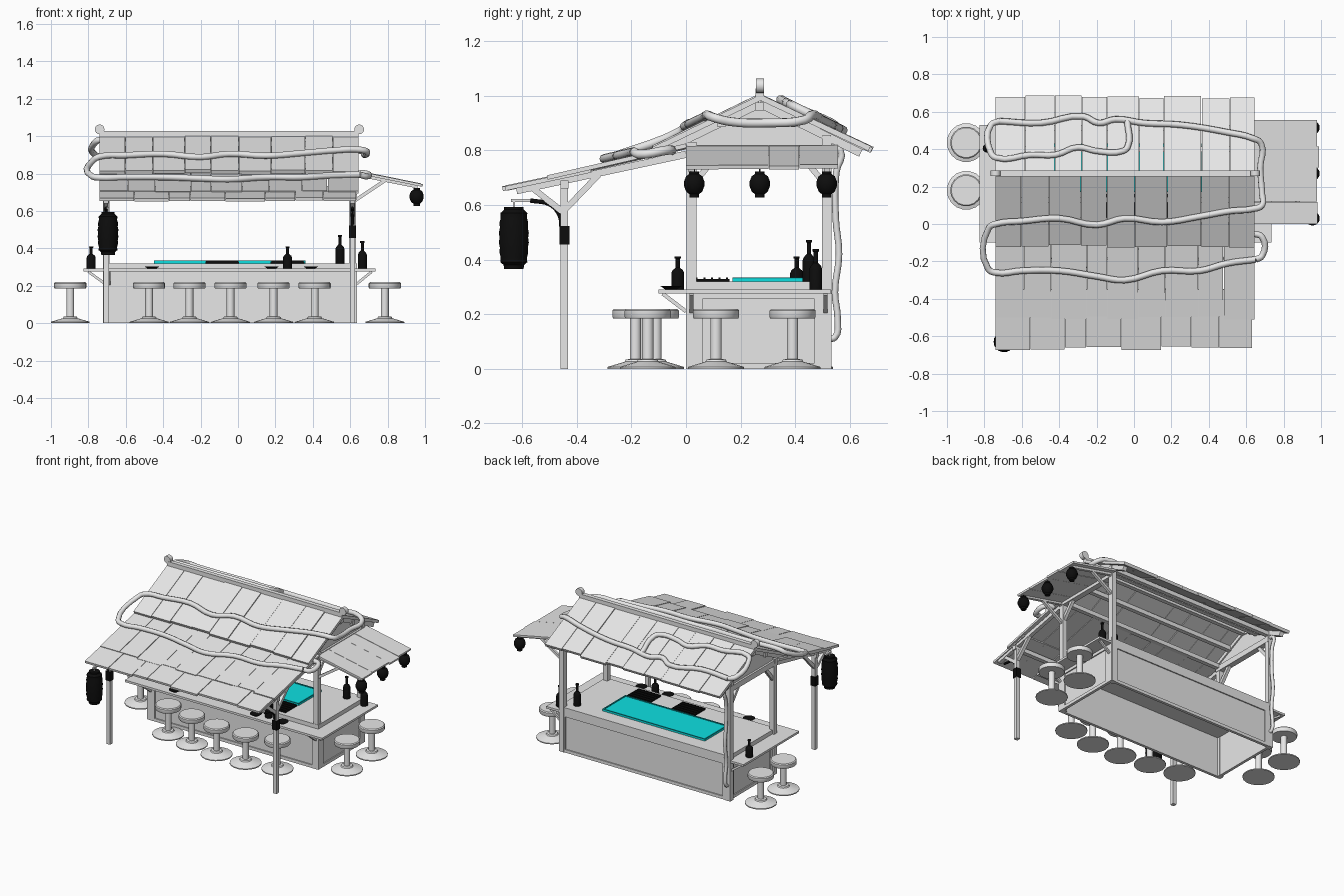
import bpy, bmesh, math, random
from mathutils import Vector

random.seed(4)
if "Cube" in bpy.data.objects:
    bpy.data.objects.remove(bpy.data.objects["Cube"])


def material(name, rgb):
    m = bpy.data.materials.new(name)
    m.use_nodes = True
    m.diffuse_color = (*rgb, 1)
    m.node_tree.nodes["Principled BSDF"].inputs["Base Color"].default_value = (*rgb, 1)
    return m


GREY = material("light grey", (0.8, 0.8, 0.8))
BLACK = material("black", (0.004, 0.004, 0.004))
TEAL = material("teal", (0.004, 0.75, 0.76))
DARK_TEAL = material("dark teal", (0.002, 0.3, 0.31))


def finish(name, bm, mat, smooth=False):
    bmesh.ops.recalc_face_normals(bm, faces=bm.faces[:])
    me = bpy.data.meshes.new(name)
    bm.to_mesh(me)
    bm.free()
    me.materials.append(mat)
    ob = bpy.data.objects.new(name, me)
    bpy.context.collection.objects.link(ob)
    if smooth:
        bpy.ops.object.select_all(action="DESELECT")
        ob.select_set(True)
        bpy.context.view_layer.objects.active = ob
        bpy.ops.object.shade_smooth_by_angle(angle=math.radians(40))
    return ob


def prism(bm, ring, offset):
    """Closed solid: a ring of points extruded along offset."""
    a = [bm.verts.new(p) for p in ring]
    b = [bm.verts.new(Vector(p) + offset) for p in ring]
    bm.faces.new(a)
    bm.faces.new(b[::-1])
    for i in range(len(a)):
        j = (i + 1) % len(a)
        bm.faces.new((a[i], b[i], b[j], a[j]))


def box(name, x, y, z, mat=GREY):
    bm = bmesh.new()
    ring = [(x[0], y[0], z[0]), (x[1], y[0], z[0]), (x[1], y[1], z[0]), (x[0], y[1], z[0])]
    prism(bm, ring, Vector((0, 0, z[1] - z[0])))
    return finish(name, bm, mat)


def beam(name, p, q, w=0.022, mat=GREY):
    """Square bar between two points."""
    p, q = Vector(p), Vector(q)
    d = (q - p).normalized()
    u = d.cross(Vector((0, 0, 1)) if abs(d.z) < 0.95 else Vector((1, 0, 0))).normalized() * w / 2
    v = d.cross(u)
    bm = bmesh.new()
    prism(bm, [p + u + v, p - u + v, p - u - v, p + u - v], q - p)
    return finish(name, bm, mat)


def lathe(name, profile, loc, mat=GREY, seg=18):
    """Turn a (radius, height) profile about the vertical."""
    bm = bmesh.new()
    vs = [bm.verts.new((loc[0] + r, loc[1], loc[2] + z)) for r, z in profile]
    es = [bm.edges.new(e) for e in zip(vs, vs[1:])]
    bmesh.ops.spin(bm, geom=vs + es, cent=loc, axis=(0, 0, 1), angle=math.tau, steps=seg)
    bmesh.ops.remove_doubles(bm, verts=bm.verts[:], dist=0.0002)
    return finish(name, bm, mat, True)


def pipe(name, pts, r=0.017, mat=GREY):
    cu = bpy.data.curves.new(name, "CURVE")
    cu.dimensions = "3D"
    cu.bevel_depth, cu.bevel_resolution = r, 2
    cu.resolution_u = 4
    cu.use_fill_caps = True
    sp = cu.splines.new("BEZIER")
    sp.bezier_points.add(len(pts) - 1)
    for bp, p in zip(sp.bezier_points, pts):
        bp.co = p
        bp.handle_left_type = bp.handle_right_type = "AUTO"
    cu.materials.append(mat)
    ob = bpy.data.objects.new(name, cu)
    bpy.context.collection.objects.link(ob)


def planks(name, top, low, side, n, th=0.016):
    """Row of roof boards running from top to low, spread along side."""
    top, low, side = Vector(top), Vector(low), Vector(side)
    d = (low - top).normalized()
    up = d.cross(side).normalized()
    up = up if up.z > 0 else -up
    cuts = [0] + [(i + random.uniform(-0.18, 0.18)) / n for i in range(1, n)] + [1]
    bm = bmesh.new()
    for a, b in zip(cuts, cuts[1:]):
        end = low + d * random.uniform(-0.012, 0.006)
        lift = up * random.uniform(-0.003, 0.003)
        s0, s1 = side * (a + 0.001), side * (b - 0.001)
        prism(bm, [p + lift for p in (top + s0, top + s1, end + s1, end + s0)], -up * th)
    return finish(name, bm, GREY)


# Counter: hollow body, raised panel frames, top and ledges
X0, X1, D = -0.71, 0.635, 0.53
for nm, y in (("front", 0.008), ("back", D - 0.02)):
    box(f"counter_{nm}_wall", (X0, X1), (y, y + 0.012), (0, 0.285))
for nm, x in (("right", X0 + 0.008), ("left", X1 - 0.02)):
    box(f"counter_{nm}_wall", (x, x + 0.012), (0.01, D - 0.01), (0, 0.285))
RAILS = ((0, 0.022), (0.255, 0.285))
for nm, y in (("front", (0, 0.008)), ("back", (D - 0.008, D))):
    for z in RAILS:
        box(f"{nm}_rail", (X0, X1), y, z)
    for x in (X0, X1 - 0.05):
        box(f"{nm}_stile", (x, x + 0.05), y, (0.022, 0.255))
for nm, x in (("right", (X0, X0 + 0.008)), ("left", (X1 - 0.008, X1))):
    for z in RAILS:
        box(f"{nm}_rail", x, (0, D), z)
    for y in (0, D - 0.06):
        box(f"{nm}_stile", x, (y, y + 0.06), (0.022, 0.255))
box("counter_top", (X0, X1), (0, D), (0.285, 0.32))
box("front_ledge", (-0.825, 0.735), (-0.1, 0), (0.276, 0.291))
box("right_ledge", (-0.825, X0), (0, D), (0.276, 0.291))
box("left_ledge", (X1, 0.735), (0, D), (0.276, 0.291))
for y in (0.02, 0.51):
    beam("ledge_bracket", (X0, y, 0.21), (-0.8, y, 0.275), 0.014)
    beam("ledge_bracket", (X1, y, 0.21), (0.715, y, 0.275), 0.014)
for x in (-0.69, 0.615):
    beam("ledge_bracket", (x, 0, 0.21), (x, -0.085, 0.275), 0.014)

# Teal inlay on the counter
box("inlay", (-0.45, 0.36), (0.17, 0.43), (0.318, 0.331), TEAL)
for y in (0.17, 0.42):
    box("inlay_rim", (-0.45, 0.36), (y, y + 0.01), (0.331, 0.335), DARK_TEAL)
for x in (-0.45, 0.35):
    box("inlay_rim", (x, x + 0.01), (0.18, 0.42), (0.331, 0.335), DARK_TEAL)

# Posts, plates and braces
for x in (-0.705, 0.612):
    for nm, y, h in (("canopy_post", -0.445, 0.69), ("front_post", 0.02, 0.83), ("back_post", 0.515, 0.85)):
        w = 0.014 if y < 0 else 0.018
        box(nm, (x - w, x + w), (y - w, y + w), (0, h))
    beam("canopy_brace", (x, -0.445, 0.57), (x, -0.56, 0.66))
    beam("canopy_brace", (x, -0.445, 0.58), (x, -0.32, 0.71))
    beam("canopy_rafter", (x, -0.62, 0.652), (x, 0, 0.785), 0.026)
    beam("tie_beam", (x, 0, 0.8), (x, D, 0.8), 0.04)
    beam("post_brace", (x, 0.03, 0.68), (x, 0.12, 0.79))
    beam("post_brace", (x, 0.505, 0.68), (x, 0.415, 0.79))
    for y, z in ((-0.1, 0.79), (0.64, 0.79)):
        beam("gable_rafter", (x, 0.27, 0.97), (x, y, z), 0.03)
    bm = bmesh.new()
    prism(bm, [(x - 0.006, y, z) for y, z in
               ((0, 0.8), (D, 0.8), (D, 0.85), (0.27, 0.975), (0, 0.85))], Vector((0.012, 0, 0)))
    finish("gable_wall", bm, GREY)
for y, z in ((-0.445, 0.675), (0.02, 0.815), (0.515, 0.84), (0.27, 0.96), (0.13, 0.9), (0.4, 0.9)):
    beam("roof_purlin", (-0.73, y, z), (0.635, y, z), 0.03)

# Roofs
LEFT, WIDTH = -0.742, (1.387, 0, 0)
planks("main_roof_front", (LEFT, 0.27, 1.005), (LEFT, -0.122, 0.815), WIDTH, 9, 0.02)
planks("main_roof_back", (LEFT, 0.27, 1.005), (LEFT, 0.682, 0.812), WIDTH, 9, 0.02)
planks("canopy_upper", (LEFT, 0, 0.822), (LEFT, -0.505, 0.706), WIDTH, 9)
planks("canopy_lower", (LEFT, -0.35, 0.735), (LEFT, -0.668, 0.668), (1.375, 0, 0), 8)
planks("side_canopy", (0.62, 0, 0.82), (0.99, 0, 0.745), (0, 0.557, 0), 4, 0.014)
for y in (0.02, 0.515):
    beam("side_canopy_rafter", (0.63, y, 0.797), (0.96, y, 0.731), 0.02)
    beam("side_canopy_brace", (0.625, y, 0.655), (0.79, y, 0.765), 0.018)
box("ridge_bar", (-0.74, 0.645), (0.255, 0.285), (0.985, 1.026))
for x in (-0.74, 0.648):
    bm = bmesh.new()
    ring = [(x + 0.026 * math.cos(math.tau * i / 16), 0.256, 1.036 + 0.026 * math.sin(math.tau * i / 16))
            for i in range(16)]
    prism(bm, ring, Vector((0, 0.03, 0)))
    finish("ridge_scroll", bm, GREY, True)


# Pipes lying on the roofs
def on_roof(x, y):
    z = 1.005 - 0.485 * abs(y - 0.27) if y > -0.12 else 0.822 + 0.23 * y
    return (x, y, z + 0.016)


upper = [on_roof(x, y) for x, y in ((-0.74, 0.0), (-0.6, 0.015), (-0.4, 0.03), (-0.2, -0.005), (-0.05, 0.03),
                                    (0.15, 0.01), (0.35, 0.04), (0.52, 0.07), (0.63, 0.08))]
lower = [on_roof(x, y) for x, y in ((-0.74, -0.26), (-0.6, -0.25), (-0.4, -0.25), (-0.2, -0.28), (-0.05, -0.3),
                                    (0.15, -0.25), (0.35, -0.25), (0.5, -0.21), (0.65, -0.19))]
back = [on_roof(x, y) for x, y in ((0.63, 0.46), (0.5, 0.49), (0.25, 0.53), (0.05, 0.54), (-0.1, 0.56),
                                   (-0.19, 0.54), (-0.27, 0.575), (-0.5, 0.54), (-0.72, 0.55))]
loop = [on_roof(x, y) for x, y in ((-0.035, 0.55), (-0.035, 0.41), (-0.06, 0.39), (-0.2, 0.39), (-0.3, 0.41),
                                   (-0.42, 0.37), (-0.55, 0.37), (-0.74, 0.355))]
pipe("front_pipe", lower[::-1] + [(-0.78, -0.24, 0.785), (-0.775, -0.02, 0.87)] + upper
     + [(0.685, 0.1, 0.92), (0.685, 0.16, 0.905), (0.675, 0.3, 0.9), (0.68, 0.43, 0.91)] + back)
pipe("front_pipe_end", [lower[-1], (0.685, -0.17, 0.785), (0.685, -0.07, 0.8), (0.63, -0.05, 0.8)])
pipe("back_pipe", loop + [(-0.765, 0.38, 0.965), (-0.765, 0.53, 0.9), back[-1]])
pipe("down_pipe", [(-0.7, 0.52, 0.81), (-0.7, 0.565, 0.8), (-0.7, 0.55, 0.72), (-0.7, 0.548, 0.55), (-0.7, 0.56, 0.42),
                   (-0.7, 0.545, 0.28), (-0.7, 0.555, 0.18), (-0.7, 0.545, 0.115), (-0.7, 0.52, 0.11)], 0.012)

# Stools
STOOL = [(0, 0), (0.104, 0), (0.104, 0.007), (0.04, 0.026), (0.036, 0.034), (0.021, 0.036), (0.021, 0.185),
         (0.083, 0.185), (0.086, 0.19), (0.086, 0.213), (0.08, 0.219), (0, 0.219)]
for x, y in ((-0.475, -0.11), (-0.26, -0.15), (-0.04, -0.185), (0.19, -0.185), (0.41, -0.14),
             (-0.897, 0.18), (-0.897, 0.435), (0.785, 0.11), (0.785, 0.39)):
    lathe("stool", STOOL, (x, y, 0))

# Lanterns and their arms
ROUND = [(0, 0), (0.018, 0), (0.018, 0.012), (0.03, 0.022), (0.038, 0.042), (0.038, 0.058), (0.03, 0.078),
         (0.018, 0.086), (0.018, 0.096), (0, 0.096)]
for y in (0.03, 0.27, 0.515):
    lathe("small_lantern", ROUND, (0.955, y, 0.627), BLACK)
    beam("lantern_cord", (0.955, y, 0.72), (0.955, y, 0.745), 0.006, BLACK)
ribs = [(0.05 + 0.006 * math.sin(math.pi * i / 10) - 0.003 * (i % 2), 0.025 + 0.018 * i) for i in range(11)]
lathe("large_lantern", [(0, 0), (0.036, 0), (0.038, 0.015)] + ribs + [(0.036, 0.218), (0.036, 0.228), (0, 0.228)],
      (-0.695, -0.63, 0.365), BLACK)
beam("lantern_hook", (-0.695, -0.63, 0.59), (-0.695, -0.63, 0.615), 0.008)
beam("lantern_arm_tip", (-0.695, -0.64, 0.616), (-0.698, -0.565, 0.616), 0.012)
for x in (-0.705, 0.612):
    box("arm_clamp", (x - 0.018, x + 0.018), (-0.463, -0.427), (0.455, 0.522), BLACK)
    pipe("lantern_arm", [(x, -0.455, 0.51), (x, -0.462, 0.56), (x, -0.495, 0.6), (x, -0.57, 0.616)], 0.008, BLACK)

# Bottles, dishes and grill plates
BOTTLE = [(0, 0), (0.21, 0), (0.21, 0.5), (0.17, 0.58), (0.07, 0.66), (0.07, 0.93), (0.1, 0.94), (0.1, 1), (0, 1)]
for x, y, z, h in ((-0.785, 0.405, 0.291, 0.12), (0.265, -0.03, 0.291, 0.12),
                   (0.545, 0.45, 0.32, 0.152), (0.665, 0.475, 0.291, 0.147)):
    lathe("bottle", [(r * 0.115, t * h) for r, t in BOTTLE], (x, y, z), BLACK, 14)
for x in (-0.46, 0.18, 0.39):
    lathe("dish", [(0, 0), (0.022, 0), (0.04, 0.012), (0.034, 0.012), (0.02, 0.005), (0, 0.005)],
          (x, -0.055, 0.291), BLACK)
for x in (-0.085, 0.265):
    box("grill_plate", (x - 0.09, x + 0.09), (0.03, 0.16), (0.32, 0.329), BLACK)
    for i in range(5):
        y = 0.04 + i * 0.0275
        beam("grill_bar", (x - 0.085, y, 0.331), (x + 0.085, y, 0.331), 0.006, BLACK)
